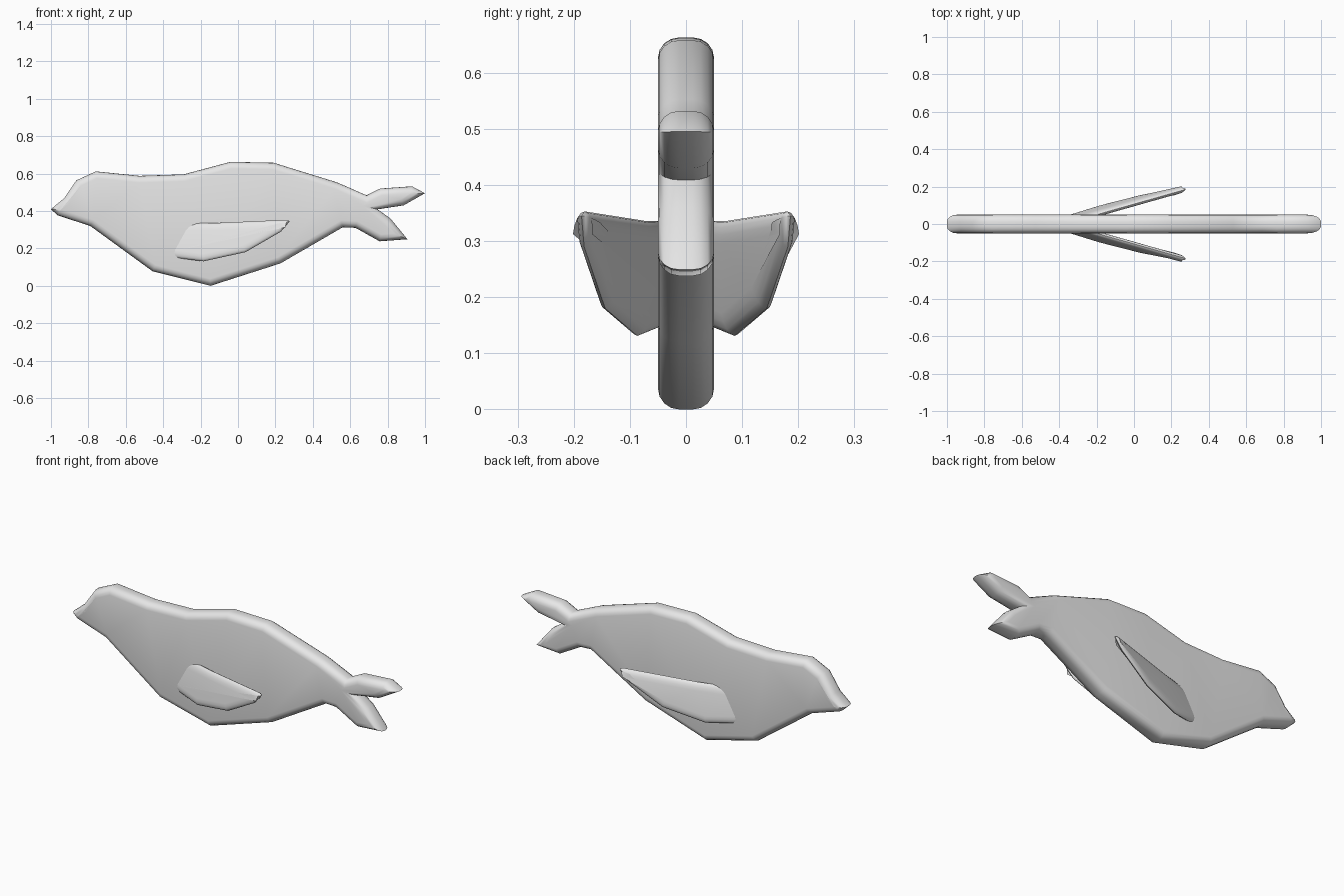
import bpy
import bmesh
import math
from mathutils import Vector

cube = bpy.data.objects.get("Cube")
if cube:
    bpy.data.objects.remove(cube, do_unlink=True)

# Single plain grey
grey = bpy.data.materials.new("plain_grey")
grey.use_nodes = True
grey.diffuse_color = (0.8, 0.8, 0.8, 1)
grey.node_tree.nodes["Principled BSDF"].inputs["Base Color"].default_value = (0.8, 0.8, 0.8, 1)


def inset(points, distance):
    """Move a clockwise outline inwards with mitred corners."""
    result = []
    for i, p in enumerate(points):
        a = (p - points[i - 1]).normalized()
        b = (points[(i + 1) % len(points)] - p).normalized()
        na, nb = Vector((a.y, -a.x)), Vector((b.y, -b.x))
        mitre = (na + nb).normalized()
        result.append(p + mitre * distance / max(mitre.dot(na), 0.45))
    return result


def rounded_slab(name, outline, half, bevel_in, bevel_out, place, segments=4):
    """Flat shape with rounded rims; place maps (x, z, depth) to 3D."""
    points = [Vector(p) for p in outline]
    bm = bmesh.new()
    levels = [(side, k) for side, ks in ((-1, range(segments, -1, -1)),
                                         (1, range(segments + 1))) for k in ks]
    if half == bevel_out:
        levels.remove((1, 0))
    loops = []
    for side, k in levels:
        angle = math.pi / 2 * k / segments
        ring = inset(points, bevel_in * (1 - math.cos(angle)))
        depth = side * (half - bevel_out + bevel_out * math.sin(angle))
        loops.append([bm.verts.new(place(p.x, p.y, depth)) for p in ring])
    n = len(points)
    for low, high in zip(loops, loops[1:]):
        for i in range(n):
            j = (i + 1) % n
            bm.faces.new((low[i], low[j], high[j], high[i]))
    caps = [bm.faces.new(loops[0]), bm.faces.new(loops[-1])]
    bmesh.ops.triangulate(bm, faces=caps)
    bmesh.ops.recalc_face_normals(bm, faces=bm.faces)
    mesh = bpy.data.meshes.new(name)
    bm.to_mesh(mesh)
    bm.free()
    mesh.materials.append(grey)
    obj = bpy.data.objects.new(name, mesh)
    bpy.context.collection.objects.link(obj)
    bpy.ops.object.select_all(action="DESELECT")
    obj.select_set(True)
    bpy.context.view_layer.objects.active = obj
    bpy.ops.object.shade_smooth_by_angle(angle=math.radians(50))
    return obj


# Body silhouette with head at -x and two tail flukes at +x
body = [(-1, .41), (-.93, .468), (-.864, .564), (-.76, .612), (-.527, .588),
        (-.29, .596), (-.04, .663), (.19, .658), (.53, .553), (.687, .484),
        (.76, .52), (.93, .532), (1, .495), (.885, .43), (.746, .409),
        (.815, .36), (.906, .249), (.757, .238), (.628, .31), (.56, .313),
        (.227, .12), (-.147, 0), (-.457, .078), (-.79, .32), (-.965, .377)]
rounded_slab("body", body, .05, .036, .038, lambda x, z, d: Vector((x, d, z)))

# Side flippers: leaf shapes swept out and back, roots sunk into the body
flipper = [(-.42, .18), (-.31, .335), (-.12, .336), (.262, .353), (.277, .345),
           (.23, .29), (.04, .18), (-.184, .131), (-.334, .15)]
for name, side in (("front_flipper", -1), ("back_flipper", 1)):
    rounded_slab(name, flipper, .017, .04, .017,
                 lambda x, z, d: Vector((x, side * (.04 + .29 * (x + .334)
                                                    - .16 * (z - .152) + d), z)))
